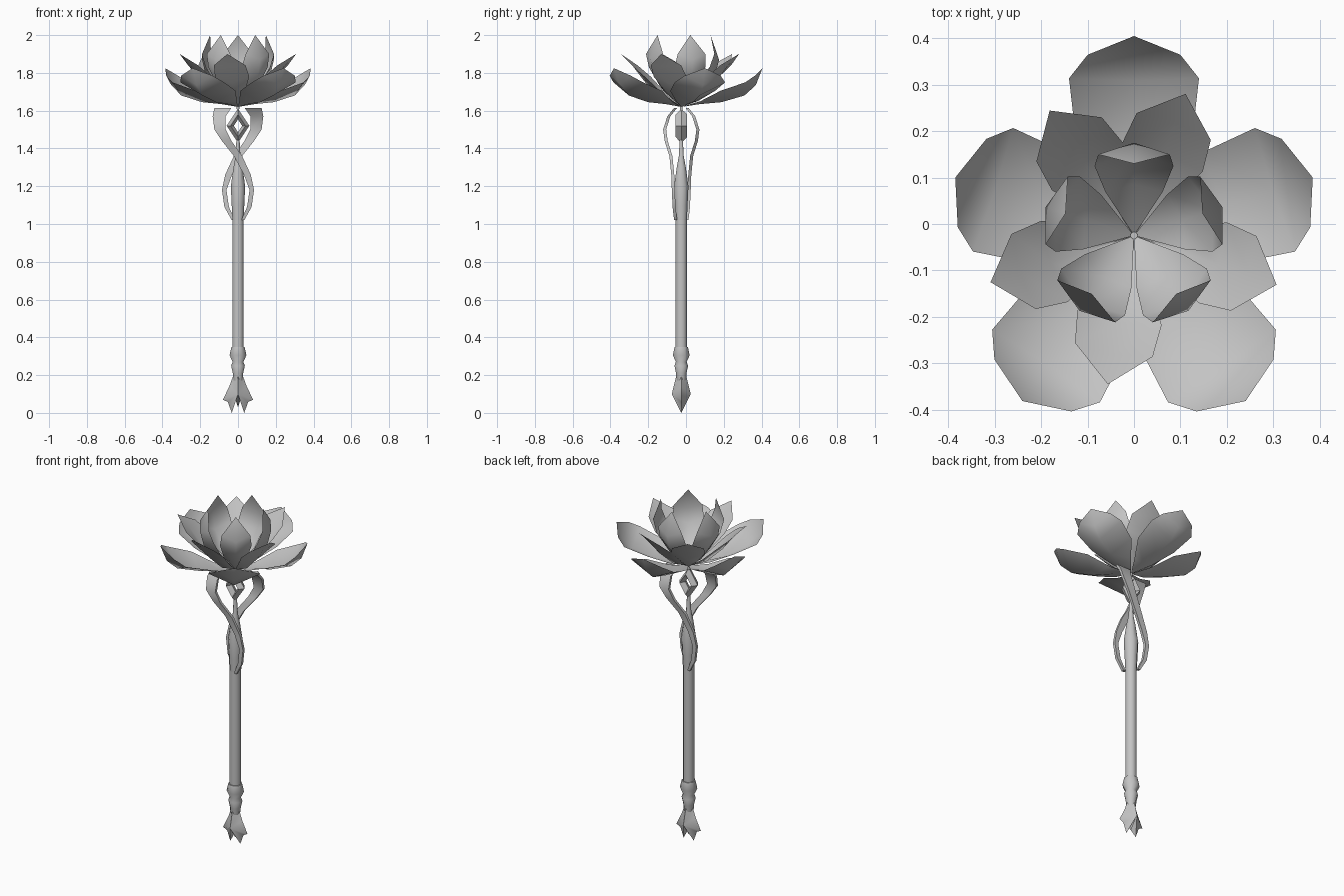
import bpy, bmesh, math
from mathutils import Matrix

if "Cube" in bpy.data.objects:
    bpy.data.objects.remove(bpy.data.objects["Cube"])

AXIS_Y = -0.025

grey = bpy.data.materials.new("stone_grey")
grey.use_nodes = True
grey.diffuse_color = (0.55, 0.55, 0.55, 1)
grey.node_tree.nodes["Principled BSDF"].inputs["Base Color"].default_value = (0.55, 0.55, 0.55, 1)


def finish(name, bm, angle=40):
    """Turn a bmesh into a shaded object standing on the staff axis."""
    bmesh.ops.remove_doubles(bm, verts=bm.verts, dist=1e-5)
    mesh = bpy.data.meshes.new(name)
    bm.to_mesh(mesh)
    bm.free()
    mesh.materials.append(grey)
    ob = bpy.data.objects.new(name, mesh)
    bpy.context.collection.objects.link(ob)
    ob.location.y = AXIS_Y
    bpy.ops.object.select_all(action='DESELECT')
    ob.select_set(True)
    bpy.context.view_layer.objects.active = ob
    bpy.ops.object.shade_smooth_by_angle(angle=math.radians(angle))


def bridge(bm, a, b):
    """Join two closed rings of vertices with quads."""
    for i in range(len(a)):
        j = (i + 1) % len(a)
        bm.faces.new((a[i], a[j], b[j], b[i]))


def lathe(name, profile, sides=8):
    """Solid of revolution from (radius, z) points."""
    bm = bmesh.new()
    rings = []
    for r, z in profile:
        rings.append([bm.verts.new((r * math.cos(a), r * math.sin(a), z))
                      for a in (math.tau * (i + 0.5) / sides for i in range(sides))])
    for low, high in zip(rings, rings[1:]):
        bridge(bm, low, high)
    bm.faces.new(rings[0][::-1])
    bm.faces.new(rings[-1])
    finish(name, bm, 60)


def petal(name, rows, angle, extra=0.0):
    """Cupped sheet; rows are (rib radius, rib z, half width, edge radius, edge z)."""
    bm = bmesh.new()
    reach = 1 + extra / rows[-1][0]
    strips = [[bm.verts.new(p) for p in ((er * reach, w, ez), (r * reach, 0, z), (er * reach, -w, ez))]
              for r, z, w, er, ez in rows]
    for a, b in zip(strips, strips[1:]):
        for i in range(2):
            bm.faces.new((a[i], a[i + 1], b[i + 1], b[i]))
    bmesh.ops.remove_doubles(bm, verts=bm.verts, dist=1e-5)
    bmesh.ops.rotate(bm, verts=bm.verts, matrix=Matrix.Rotation(math.radians(angle), 3, 'Z'))
    finish(name, bm, 60)


def ribbon(name, path, side):
    """Flat strap; path points are (x, y, z, half width across x)."""
    bm = bmesh.new()
    t = 0.008
    rings = []
    for x, y, z, w in path:
        corners = ((-w, -t), (w, -t), (w, t), (-w, t))
        rings.append([bm.verts.new((side * (x + dx), side * (y + dy), z)) for dx, dy in corners])
    for a, b in zip(rings, rings[1:]):
        bridge(bm, a, b)
    bm.faces.new(rings[0][::-1])
    bm.faces.new(rings[-1])
    finish(name, bm)


# Flower: three tiers of five petals
outer = [(0, 1.62, 0, 0, 1.62), (0.1, 1.635, 0.06, 0.1, 1.65), (0.21, 1.645, 0.125, 0.205, 1.705),
         (0.33, 1.68, 0.14, 0.335, 1.75), (0.39, 1.735, 0.1, 0.385, 1.785), (0.425, 1.825, 0, 0.425, 1.825)]
middle = [(0, 1.62, 0, 0, 1.62), (0.1, 1.66, 0.05, 0.09, 1.69), (0.19, 1.745, 0.092, 0.18, 1.78),
          (0.26, 1.835, 0.085, 0.25, 1.84), (0.325, 1.90, 0, 0.325, 1.90)]
inner = [(0, 1.62, 0, 0, 1.62), (0.11, 1.70, 0.062, 0.095, 1.73), (0.18, 1.79, 0.085, 0.15, 1.83),
         (0.2, 1.87, 0.077, 0.175, 1.90), (0.155, 2.0, 0, 0.155, 2.0)]
outer_turns = ((18, -0.02), (90, 0.005), (162, -0.02), (236, 0.005), (304, 0.005))
for i, (turn, extra) in enumerate(outer_turns):
    petal(f"outer_petal_{i + 1}", outer, turn, extra)
for i, turn in enumerate((70, 124, 198, 260, 341)):
    petal(f"middle_petal_{i + 1}", middle, turn)
for i in range(5):
    petal(f"inner_petal_{i + 1}", inner, 18 + 72 * i)

# Shaft, swelling and foot collar
lathe("shaft", [(0.032, 0.34), (0.032, 1.02)])
lathe("shaft_neck", [(0.032, 1.02), (0.036, 1.1), (0.041, 1.2), (0.026, 1.3), (0.014, 1.36), (0.009, 1.45)])
lathe("flower_stem", [(0.006, 1.58), (0.008, 1.63)])
lathe("foot_collar", [(0.02, 0.15), (0.029, 0.19), (0.03, 0.21), (0.039, 0.25), (0.031, 0.27),
                      (0.048, 0.305), (0.038, 0.35)])

# Two straps twisting round each other up to the flower
strap = [(0.025, -0.03, 1.02, 0.008), (0.06, -0.038, 1.09, 0.012), (0.073, -0.042, 1.18, 0.012),
         (0.05, -0.045, 1.26, 0.018), (0.0, -0.055, 1.36, 0.022), (-0.06, -0.08, 1.44, 0.025),
         (-0.095, -0.088, 1.5, 0.03), (-0.1, -0.066, 1.57, 0.034), (-0.08, -0.03, 1.615, 0.045)]
for name, side in (("front_strap", 1), ("back_strap", -1)):
    ribbon(name, strap, side)

# Open diamond hung between the straps
bm = bmesh.new()
rings = []
for w, h, d in ((0.06, 0.09, 0), (0.04, 0.06, -0.03), (0.022, 0.034, 0), (0.04, 0.06, 0.03)):
    rings.append([bm.verts.new(p) for p in
                  ((w, d, 1.52), (0, d, 1.52 + h), (-w, d, 1.52), (0, d, 1.52 - h))])
for k in range(4):
    bridge(bm, rings[k], rings[(k + 1) % 4])
bmesh.ops.recalc_face_normals(bm, faces=bm.faces)
finish("open_diamond", bm, 20)

# Clawed foot: a toothed outline with a ridge running down the front and back
half = [(0.028, 0.19), (0.046, 0.14), (0.08, 0.07), (0.054, 0.058), (0.033, 0), (0.013, 0.07)]
outline = half + [(0, 0.03)] + [(-x, z) for x, z in reversed(half)]
bm = bmesh.new()
rim = [bm.verts.new((x, 0, z)) for x, z in outline]
for s in (-1, 1):
    top = bm.verts.new((0, s * 0.028, 0.19))
    ridge = bm.verts.new((0, s * 0.05, 0.1))
    loop = [top] + rim + [top]
    for a, b in zip(loop, loop[1:]):
        bm.faces.new((a, b, ridge))
    bm.faces.new((rim[0], rim[-1], top))
bmesh.ops.recalc_face_normals(bm, faces=bm.faces)
finish("clawed_foot", bm, 60)
